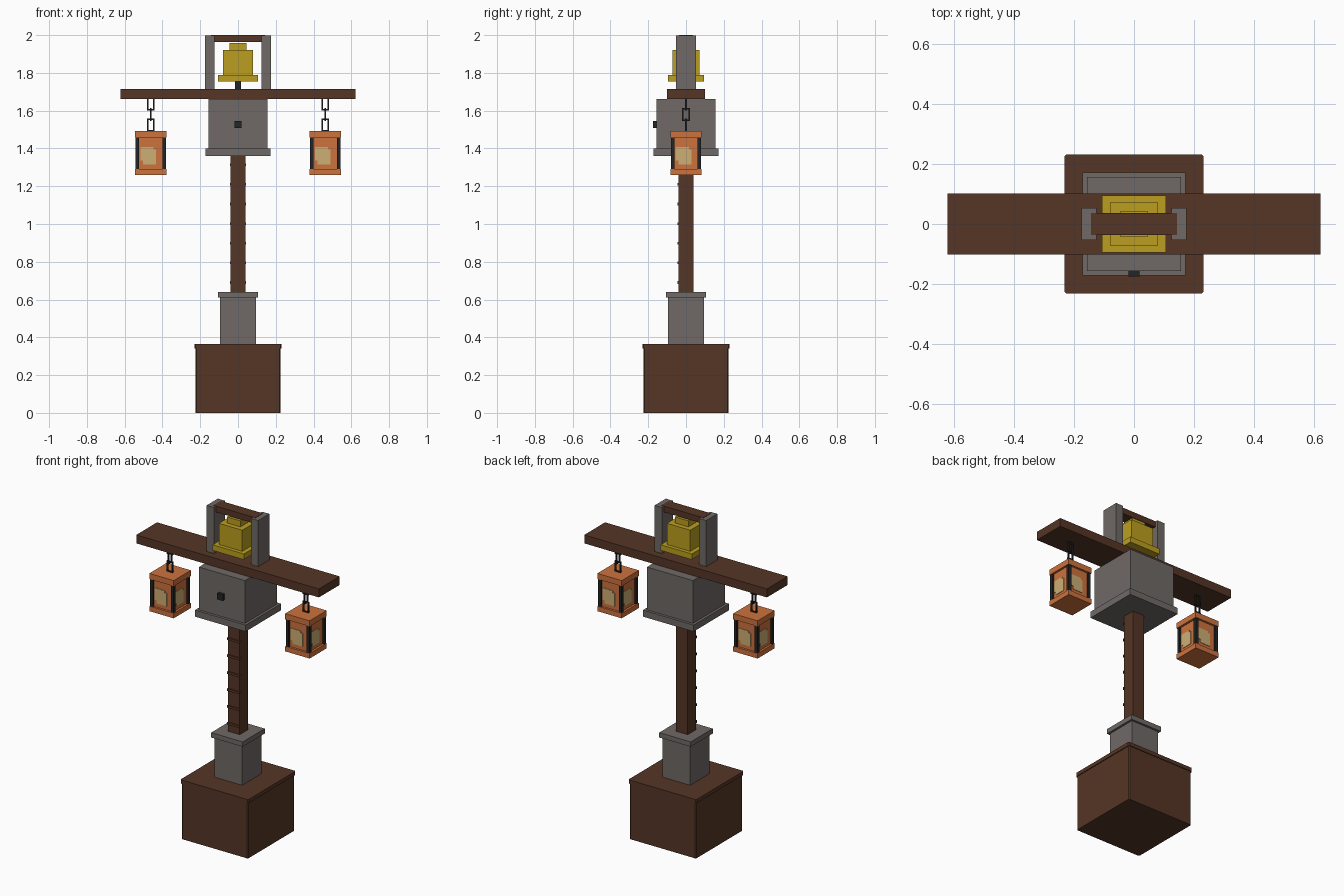
import bpy
import bmesh
from math import pi
from mathutils import Matrix, Vector

if "Cube" in bpy.data.objects:
    bpy.data.objects.remove(bpy.data.objects["Cube"], do_unlink=True)


def material(name, r, g, b):
    m = bpy.data.materials.new(name)
    m.use_nodes = True
    m.diffuse_color = (r, g, b, 1)
    m.node_tree.nodes["Principled BSDF"].inputs["Base Color"].default_value = (r, g, b, 1)
    return m


WOOD = material("dark wood", 0.092, 0.036, 0.019)
STONE = material("grey stone", 0.16, 0.143, 0.135)
GOLD = material("bell gold", 0.50, 0.345, 0.014)
COPPER = material("lantern copper", 0.61, 0.168, 0.047)
GLOW = material("lantern glow", 0.61, 0.43, 0.175)
IRON = material("black iron", 0.017, 0.018, 0.018)


def blocks(name, mat, boxes):
    """One object made of boxes, each given as (x0, x1), (y0, y1), (z0, z1)."""
    bm = bmesh.new()
    for spans in boxes:
        size = Vector([b - a for a, b in spans])
        mid = Vector([(a + b) / 2 for a, b in spans])
        bmesh.ops.create_cube(bm, size=1, matrix=Matrix.Translation(mid) @ Matrix.Diagonal(size).to_4x4())
    mesh = bpy.data.meshes.new(name)
    bm.to_mesh(mesh)
    bm.free()
    mesh.materials.append(mat)
    obj = bpy.data.objects.new(name, mesh)
    bpy.context.collection.objects.link(obj)
    return obj


def centred(hx, hy, z0, z1, x=0, y=0):
    return (x - hx, x + hx), (y - hy, y + hy), (z0, z1)


def bevel_corners(obj, width):
    """Trim only the upright edges of a block."""
    bm = bmesh.new()
    bm.from_mesh(obj.data)
    upright = [e for e in bm.edges if abs(e.verts[0].co.z - e.verts[1].co.z) > 0.01]
    bmesh.ops.bevel(bm, geom=upright, offset=width, segments=1, affect='EDGES')
    bm.to_mesh(obj.data)
    bm.free()


# Wooden base and its lid
bevel_corners(blocks("base", WOOD, [centred(0.226, 0.226, 0, 0.342)]), 0.006)
bevel_corners(blocks("base_lid", WOOD, [centred(0.231, 0.231, 0.342, 0.365)]), 0.006)

# Stone pedestal, post and ladder rungs on the front
blocks("pedestal", STONE, [centred(0.094, 0.094, 0.365, 0.61)])
blocks("pedestal_cap", STONE, [centred(0.107, 0.107, 0.61, 0.64)])
blocks("post", WOOD, [centred(0.039, 0.039, 0.64, 1.36)])
blocks("post_rungs", WOOD,
       [centred(0.043, 0.005, z - 0.007, z + 0.007, y=-0.041)
        for z in [0.69 + 0.104 * i for i in range(7)]])

# Stone head with rim and iron stud
blocks("head", STONE, [centred(0.156, 0.156, 1.40, 1.663)])
blocks("head_rim", STONE, [centred(0.172, 0.172, 1.36, 1.40)])
blocks("head_stud", IRON, [centred(0.019, 0.011, 1.508, 1.546, y=-0.164)])

# Cross beam
blocks("beam", WOOD, [centred(0.621, 0.101, 1.663, 1.715)])

# Bell frame
blocks("bell_frame_posts", STONE,
       [centred(0.025, 0.054, 1.715, 1.998, x=s * 0.15) for s in (-1, 1)])
blocks("bell_frame_bar", WOOD, [centred(0.143, 0.036, 1.963, 2.0)])

# Stepped bell with clapper
blocks("bell", GOLD, [centred(0.106, 0.095, 1.755, 1.79),
                      centred(0.079, 0.072, 1.79, 1.92),
                      centred(0.046, 0.042, 1.92, 1.957)])
blocks("bell_clapper", IRON, [centred(0.017, 0.017, 1.715, 1.755)])


def link(x, z0, z1, along_x, half=0.02, t=0.004):
    """A square chain link lying in the xz or yz plane."""
    parts = []
    for s in (-1, 1):
        off = s * (half - t)
        parts.append(centred(t, t, z0, z1, x=x + off) if along_x
                     else centred(t, t, z0, z1, x=x, y=off))
    for z in (z0 + t, z1 - t):
        hx, hy = (half, t) if along_x else (t, half)
        parts.append(centred(hx, hy, z - t, z + t, x=x))
    return parts


# Hanging lanterns
for side, x in (("right", -0.462), ("left", 0.462)):
    blocks(side + "_chain", IRON, link(x, 1.60, 1.67, True)
           + link(x, 1.545, 1.613, False) + link(x, 1.49, 1.558, True))
    blocks(side + "_lantern", COPPER, [centred(0.083, 0.083, 1.26, 1.291, x=x),
                                       centred(0.07, 0.07, 1.291, 1.457, x=x),
                                       centred(0.083, 0.083, 1.457, 1.492, x=x)])
    blocks(side + "_lantern_corners", IRON,
           [centred(0.0095, 0.0095, 1.291, 1.457, x=x + sx * 0.0705, y=sy * 0.0705)
            for sx in (-1, 1) for sy in (-1, 1)])
    # Stepped glow plate repeated on the four sides
    for i, face in enumerate(("front", "outer", "back", "inner")):
        y = (-0.073, -0.069)
        plate = blocks(f"{side}_lantern_glow_{face}", GLOW,
                       [((-0.055, 0.015), y, (1.335, 1.407)),
                        ((-0.04, 0.028), y, (1.315, 1.335)),
                        ((0.015, 0.028), y, (1.335, 1.395))])
        plate.location.x = x
        plate.rotation_euler.z = i * pi / 2
